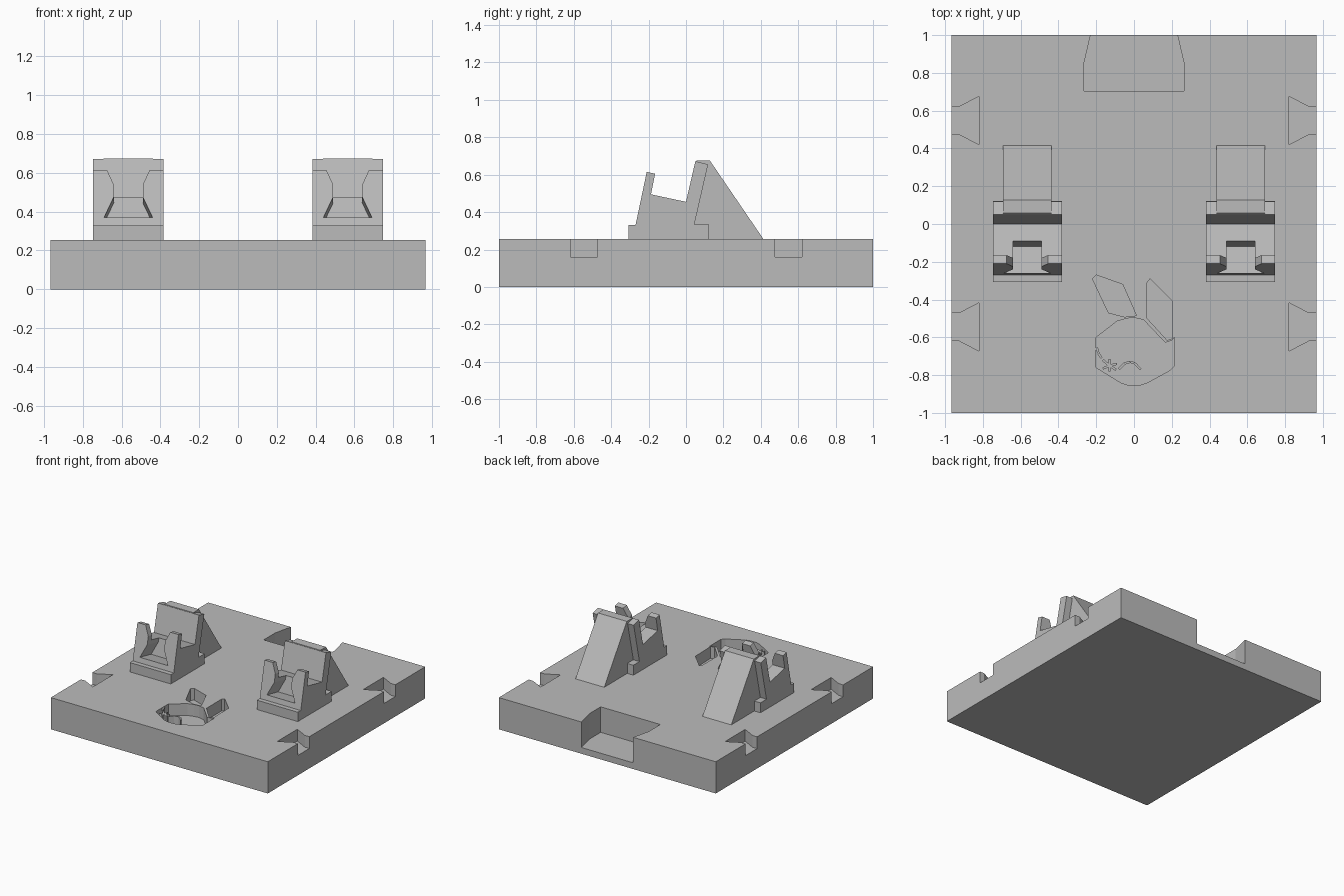
import bpy, bmesh
from mathutils import Vector

cube = bpy.data.objects.get("Cube")
if cube:
    bpy.data.objects.remove(cube, do_unlink=True)

TOP = 0.255       # upper face of the base
POCKET = 0.16     # floor of the shallow pockets

grey = bpy.data.materials.new("plain grey")
grey.use_nodes = True
grey.diffuse_color = (0.5, 0.5, 0.5, 1)
grey.node_tree.nodes["Principled BSDF"].inputs["Base Color"].default_value = (0.5, 0.5, 0.5, 1)


def prism(name, points, offset):
    """Sweep a flat outline along an offset into a solid."""
    bm = bmesh.new()
    face = bm.faces.new([bm.verts.new(p) for p in points])
    swept = bmesh.ops.extrude_face_region(bm, geom=[face])["geom"]
    bmesh.ops.translate(bm, vec=Vector(offset),
                        verts=[v for v in swept if isinstance(v, bmesh.types.BMVert)])
    bmesh.ops.recalc_face_normals(bm, faces=bm.faces[:])
    mesh = bpy.data.meshes.new(name)
    bm.to_mesh(mesh)
    bm.free()
    mesh.materials.append(grey)
    obj = bpy.data.objects.new(name, mesh)
    bpy.context.collection.objects.link(obj)
    return obj


def upright(name, outline, z0, z1):
    return prism(name, [(x, y, z0) for x, y in outline], (0, 0, z1 - z0))


def crosswise(name, outline, x, half):
    return prism(name, [(x - half, y, z) for y, z in outline], (2 * half, 0, 0))


def carve(target, cutter):
    cutter.hide_render = True
    mod = target.modifiers.new("carve", 'BOOLEAN')
    mod.operation = 'DIFFERENCE'
    mod.solver = 'EXACT'
    mod.object = cutter
    bpy.context.view_layer.objects.active = target
    bpy.ops.object.modifier_apply(modifier=mod.name)
    bpy.data.objects.remove(cutter, do_unlink=True)


def both_sides(half_outline):
    return half_outline + [(-x, z) for x, z in reversed(half_outline)]


# Base slab
base = upright("base", [(-.965, -1), (.965, -1), (.965, 1), (-.965, 1)], 0, TOP)

# Dovetail sockets along both sides
socket = [(1, -.073), (.925, -.073), (.82, -.128), (.82, .128), (.925, .073), (1, .073)]
for side in (-1, 1):
    for y in (-.545, .548):
        carve(base, upright("socket_cutter", [(side * x, y + d) for x, d in socket], POCKET, .3))

# Deep bay in the back edge
bay = both_sides([(.223, 1.03), (.23, 1), (.265, .85), (.265, .705)])
carve(base, upright("bay_cutter", bay, .05, .3))

# Sunken animal head with two ears
head = [(-.2, -.6), (-.09, -.515), (-.04, -.5), (0, -.496), (.05, -.507), (.165, -.628),
        (.2, -.617), (.215, -.6), (.215, -.75), (.19, -.775), (.07, -.84), (.03, -.853),
        (-.03, -.853), (-.07, -.84), (-.2, -.76)]
left_ear = [(.07, -.5), (.07, -.31), (.085, -.29), (.2, -.405), (.205, -.605), (.175, -.615)]
right_ear = [(.013, -.485), (-.05, -.492), (-.135, -.47), (-.22, -.29), (-.2, -.27), (-.06, -.32)]
for outline in (head, left_ear, right_ear):
    carve(base, upright("engraving_cutter", outline, POCKET, .3))

# Thin raised face lines in the sunken head
lines = [[(-.08, -.768), (-.05, -.738), (-.02, -.73), (.005, -.738), (.035, -.77)],
         [(-.197, -.655), (-.188, -.685), (-.172, -.71)],
         [(-.165, -.72), (-.13, -.75), (-.095, -.772)],
         [(-.165, -.765), (-.13, -.75), (-.09, -.74)],
         [(-.13, -.715), (-.13, -.78)]]
for path in lines:
    for a, b in zip(path, path[1:]):
        a, b = Vector(a), Vector(b)
        side = (b - a).orthogonal().normalized() * .006
        upright("face_line", [a + side, b + side, b - side, a - side], POCKET - .01, TOP - .002)

# Two clip stands: leaning cradle, notched front plate and sloped rear brace
cradle = [(-.307, .25), (-.307, .33), (-.27, .33), (-.21, .615), (-.165, .605), (-.187, .495),
          (0, .455), (.05, .672), (.118, .655), (.045, .335), (.122, .335), (.122, .25)]
brace = [(.012, .25), (.012, .45), (.057, .675), (.128, .675), (.418, .25)]
notch = both_sides([(.145, .69), (.11, .615), (.075, .54), (.075, .475), (.125, .37)])
for x, label in ((-.565, "right"), (.565, "left")):
    stand = crosswise(label + "_cradle", cradle, x, .1825)
    # the notch runs square to the leaning front plate
    face = [(x + u, -.37 + .21 * (z - .33), z + .021) for u, z in notch]
    carve(stand, prism("notch_cutter", face, (0, .243, -.051)))
    crosswise(label + "_brace", brace, x, .128)
